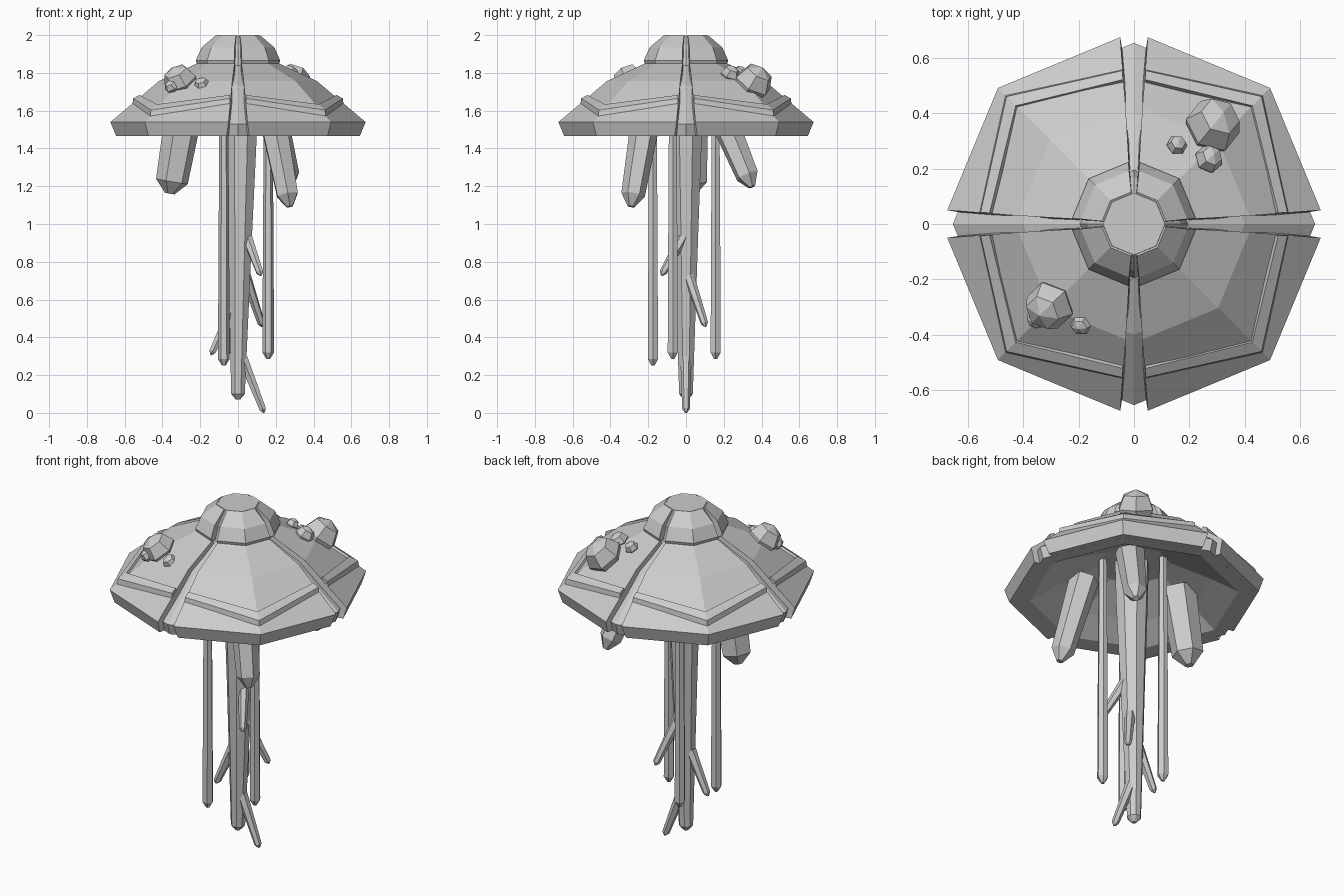
import bpy, bmesh, math
from mathutils import Vector, Matrix

if "Cube" in bpy.data.objects:
    bpy.data.objects.remove(bpy.data.objects["Cube"])

C = math.sqrt(0.5)


def finish(bm, name):
    bmesh.ops.remove_doubles(bm, verts=bm.verts, dist=1e-5)
    bmesh.ops.recalc_face_normals(bm, faces=bm.faces)
    me = bpy.data.meshes.new(name)
    bm.to_mesh(me)
    bm.free()
    ob = bpy.data.objects.new(name, me)
    bpy.context.collection.objects.link(ob)
    return ob


def skin(bm, loops):
    """Bridge equal-length vertex loops and cap both ends."""
    rings = [[bm.verts.new(p) for p in l] for l in loops]
    n = len(rings[0])
    for a, b in zip(rings, rings[1:]):
        for i in range(n):
            j = (i + 1) % n
            bm.faces.new((a[i], a[j], b[j], b[i]))
    bm.faces.new(rings[0])
    bm.faces.new(rings[-1])


def quadrants(name, section):
    """Four solids bent round the diagonal; section rows: axis x, gap, axis z, diagonal r, diagonal z."""
    bm = bmesh.new()
    for k in range(4):
        rot = Matrix.Rotation(k * math.pi / 2, 3, 'Z')
        start = [rot @ Vector((x, g, z)) for x, g, z, r, zd in section]
        mid = [rot @ Vector((r * C, r * C, zd)) for x, g, z, r, zd in section]
        end = [rot @ Vector((g, x, z)) for x, g, z, r, zd in section]
        skin(bm, [start, mid, end])
    return finish(bm, name)


def octagon_panels(name, profile):
    return quadrants(name, [(r - 0.414 * g, g, z, r, z) for r, z, g in profile])


def tube(name, pts, radii, sides, tip, twist=0.0):
    """Faceted tapering limb with a short pointed end."""
    pts = [Vector(p) for p in pts]
    d = (pts[-1] - pts[-2]).normalized()
    pts.append(pts[-1] + d * tip)
    radii = list(radii) + [radii[-1] * 0.3]
    q = (pts[-1] - pts[0]).to_track_quat('Z', 'Y')
    loops = []
    for p, r in zip(pts, radii):
        loops.append([p + q @ Vector((r * math.cos(a), r * math.sin(a), 0))
                      for a in (twist + 2 * math.pi * i / sides for i in range(sides))])
    bm = bmesh.new()
    skin(bm, loops)
    return finish(bm, name)


# Inner bell: forms the groove floors and the hollow underside with its broad rim
core = [(0.112, 1.998), (0.17, 1.925), (0.195, 1.84), (0.40, 1.735), (0.655, 1.53), (0.635, 1.466),
        (0.56, 1.468), (0.42, 1.55), (0.2, 1.66)]
bm = bmesh.new()
skin(bm, [[(r * math.cos(i * math.pi / 4), r * math.sin(i * math.pi / 4), z) for i in range(8)]
          for r, z in core])
finish(bm, "bell_core")

# Outer bell and crown panels, separated by grooves on the axes
octagon_panels("bell_panels", [
    (0.67, 1.465, 0.06), (0.696, 1.54, 0.05), (0.43, 1.757, 0.03), (0.22, 1.852, 0.018),
    (0.19, 1.82, 0.012), (0.39, 1.715, 0.02), (0.62, 1.53, 0.038), (0.615, 1.467, 0.045)])
octagon_panels("crown_panels", [
    (0.225, 1.845, 0.02), (0.232, 1.865, 0.02), (0.20, 1.935, 0.018), (0.12, 2.0, 0.010),
    (0.10, 1.99, 0.005), (0.15, 1.92, 0.01), (0.17, 1.85, 0.014)])

# Raised ridges on the bell
quadrants("bell_ridges", [
    (0.56, 0.042, 1.62, 0.66, 1.555), (0.555, 0.042, 1.665, 0.652, 1.603),
    (0.522, 0.042, 1.683, 0.605, 1.634), (0.505, 0.042, 1.67, 0.59, 1.60)])

# Faceted gem-like growths, leaning outwards on top of the bell
growths = [(0.285, 0.355, 1.745, 0.105), (0.27, 0.235, 1.79, 0.053), (0.155, 0.285, 1.80, 0.038),
           (-0.305, -0.295, 1.755, 0.092), (-0.35, -0.34, 1.725, 0.04), (-0.19, -0.36, 1.735, 0.043)]
for i, (x, y, z, r) in enumerate(growths):
    bm = bmesh.new()
    bmesh.ops.create_uvsphere(bm, u_segments=6, v_segments=4, radius=r)
    lean = Vector((x, y, 0.6)).to_track_quat('Z', 'Y').to_matrix().to_4x4()
    bmesh.ops.transform(bm, matrix=Matrix.Translation((x, y, z)) @ lean, verts=bm.verts)
    finish(bm, f"growth_{i + 1}")

# Central trunk
tube("trunk", [(0.015, 0.0, 1.68), (0.015, 0.0, 1.4), (0.01, 0.0, 0.95), (0, 0, 0.10)],
     [0.095, 0.088, 0.07, 0.039], 8, 0.03, math.pi / 8)

# Twigs hanging off the trunk
twigs = [((0.045, -0.01, 0.94), (0.115, -0.12, 0.745)), ((0.035, 0.01, 0.74), (0.123, 0.098, 0.475)),
         ((0.025, 0, 0.29), (0.131, 0, 0.02)), ((-0.03, 0, 0.55), (-0.135, 0, 0.325))]
for i, (a, b) in enumerate(twigs):
    tube(f"twig_{i + 1}", [a, b], [0.03, 0.02], 6, 0.02)

# Long thin tentacles
for i, (x, y, z) in enumerate([(-0.075, -0.175, 0.285), (0.16, -0.07, 0.32), (-0.07, 0.157, 0.32)]):
    tube(f"thin_tentacle_{i + 1}", [(x, y, 1.68), (x, y, 0.9), (x, y, z)], [0.023, 0.028, 0.031], 6, 0.035)

# Short thick arms
arms = [((-0.285, 0.025, 1.60), (-0.35, 0.03, 1.225), 0.1, 0.086),
        ((0.175, -0.205, 1.60), (0.262, -0.28, 1.155), 0.08, 0.063),
        ((0.18, 0.18, 1.60), (0.265, 0.325, 1.255), 0.078, 0.062)]
for i, (a, b, r0, r1) in enumerate(arms):
    tube(f"thick_arm_{i + 1}", [a, b], [r0, r1], 6, 0.065, 0.3)
